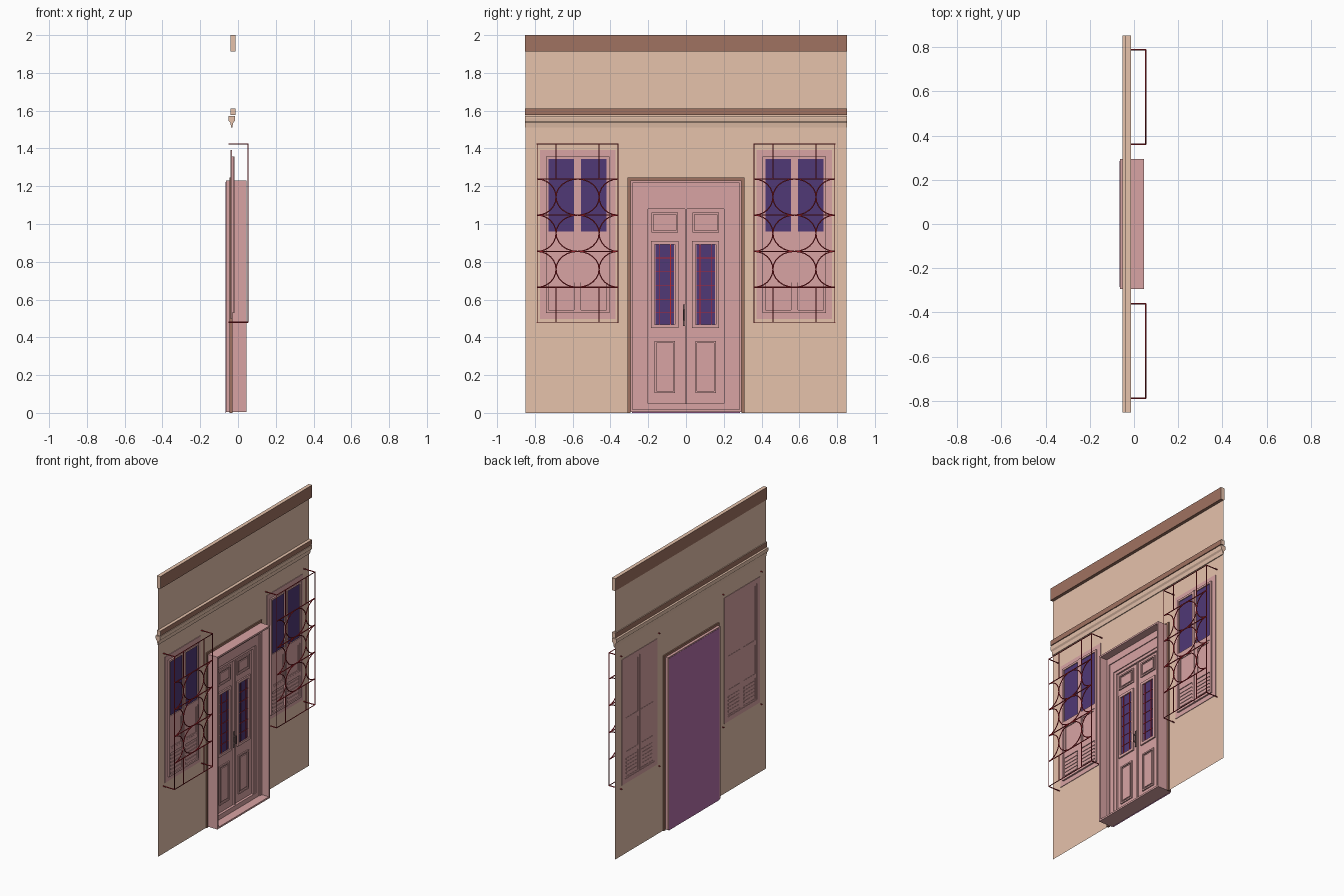
import bpy, bmesh, math

if "Cube" in bpy.data.objects:
    bpy.data.objects.remove(bpy.data.objects["Cube"])

def material(name, r, g, b):
    m = bpy.data.materials.new(name)
    m.diffuse_color = (r, g, b, 1)
    m.use_nodes = True
    m.node_tree.nodes["Principled BSDF"].inputs["Base Color"].default_value = m.diffuse_color
    return m

ORANGE = material("plaster", 0.79, 0.54, 0.41)
BROWN = material("dark_trim", 0.35, 0.17, 0.12)
PINK = material("painted_wood", 0.69, 0.37, 0.37)
GLASS = material("glass", 0.08, 0.04, 0.18)
RED = material("iron", 0.45, 0.02, 0.03)
PURPLE = material("backing", 0.46, 0.16, 0.40)
METAL = material("handle_metal", 0.2, 0.12, 0.12)

def finish(name, bm, *mats):
    me = bpy.data.meshes.new(name)
    bm.to_mesh(me)
    bm.free()
    for m in mats:
        me.materials.append(m)
    ob = bpy.data.objects.new(name, me)
    bpy.context.collection.objects.link(ob)
    return ob

def boxes(name, mat, items):
    """One object from boxes given as (x0, x1, y0, y1, z0, z1)."""
    bm = bmesh.new()
    for x0, x1, y0, y1, z0, z1 in items:
        vs = bmesh.ops.create_cube(bm, size=1)["verts"]
        for v in vs:
            v.co.x = x1 if v.co.x > 0 else x0
            v.co.y = y1 if v.co.y > 0 else y0
            v.co.z = z1 if v.co.z > 0 else z0
    return finish(name, bm, mat)

def ring(x0, x1, y0, y1, z0, z1, w):
    return [(x0, x1, y0, y0 + w, z0, z1), (x0, x1, y1 - w, y1, z0, z1),
            (x0, x1, y0 + w, y1 - w, z0, z0 + w), (x0, x1, y0 + w, y1 - w, z1 - w, z1)]

def rods(name, paths, radius):
    """Round bars along polylines; each path is (points, cyclic)."""
    cu = bpy.data.curves.new(name, "CURVE")
    cu.dimensions = "3D"
    cu.bevel_depth = radius
    cu.bevel_resolution = 1
    cu.use_fill_caps = True
    for pts, cyclic in paths:
        sp = cu.splines.new("POLY")
        sp.points.add(len(pts) - 1)
        for p, co in zip(sp.points, pts):
            p.co = (*co, 1)
        sp.use_cyclic_u = cyclic
    cu.materials.append(RED)
    ob = bpy.data.objects.new(name, cu)
    bpy.context.collection.objects.link(ob)
    return ob

WX = -0.036          # wall plane
WC = 0.574           # window centre

# Wall sheet with door and window openings
bm = bmesh.new()
ys = [-0.85, -0.772, -0.376, -0.295, 0.295, 0.376, 0.772, 0.85]
zs = [0, 0.5, 1.23, 1.39, 1.96]
for i in range(7):
    for j in range(4):
        if (i == 3 and j < 2) or (i in (1, 5) and j in (1, 2)):
            continue
        bm.faces.new([bm.verts.new((WX, ys[a], zs[b])) for a, b in
                      ((i, j), (i + 1, j), (i + 1, j + 1), (i, j + 1))])
bmesh.ops.remove_doubles(bm, verts=bm.verts, dist=1e-5)
finish("wall", bm, ORANGE)

# Cornices: plaster ends and tops, dark long faces
for name, z0, z1 in (("top_cornice", 1.912, 2.0), ("middle_cornice", 1.577, 1.612)):
    ob = boxes(name, ORANGE, [(-0.041, -0.014, -0.853, 0.853, z0, z1)])
    ob.data.materials.append(BROWN)
    for f in ob.data.polygons:
        f.material_index = int(abs(f.normal.x) > 0.5 or f.normal.z < -0.5)

# Moulding under the middle cornice
bm = bmesh.new()
half = [(0.003, 1.51), (0.007, 1.535), (0.016, 1.545), (0.018, 1.56), (0.018, 1.572)]
prof = [(-0.033 + d, z) for d, z in half] + [(-0.033 - d, z) for d, z in reversed(half)]
f = bm.faces.new([bm.verts.new((x, -0.853, z)) for x, z in prof])
ext = bmesh.ops.extrude_face_region(bm, geom=[f])["geom"]
bmesh.ops.translate(bm, vec=(0, 1.706, 0), verts=[v for v in ext if isinstance(v, bmesh.types.BMVert)])
bmesh.ops.recalc_face_normals(bm, faces=bm.faces)
finish("moulding", bm, ORANGE)

# Door surround: dark edge, deep thin box, stepped casing, backing
boxes("door_outer_trim", BROWN, [
    (-0.045, -0.028, -0.31, -0.295, 0, 1.245), (-0.045, -0.028, 0.295, 0.31, 0, 1.245),
    (-0.045, -0.028, -0.295, 0.295, 1.23, 1.245)])
boxes("door_frame", PINK, ring(-0.064, 0.045, -0.295, 0.295, 0.005, 1.23, 0.012))

def arch(x0, x1, yo, yi, zo, zi):
    return [(x0, x1, -yo, -yi, 0.015, zo), (x0, x1, yi, yo, 0.015, zo), (x0, x1, -yi, yi, zi, zo)]
boxes("door_casing", PINK, arch(-0.05, -0.010, 0.285, 0.26, 1.22, 1.17)
      + arch(-0.05, -0.016, 0.26, 0.225, 1.17, 1.10)
      + arch(-0.05, -0.022, 0.225, 0.20, 1.10, 1.08)
      + [(-0.05, -0.016, -0.225, 0.225, 0.015, 0.05)])
boxes("door_backing", PURPLE, [(-0.0655, -0.0635, -0.285, 0.285, 0, 1.222)])

# Door leaves with panels, glazing and muntins
for side, c, y0, y1 in (("left", -0.112, -0.2, -0.002), ("right", 0.104, 0.002, 0.2)):
    boxes(side + "_door_leaf", PINK, [(-0.045, -0.034, y0, y1, 0.05, 1.08)])
    parts = ring(-0.035, -0.026, c - 0.07, c + 0.07, 0.955, 1.06, 0.01)
    parts += [(-0.035, -0.028, c - 0.05, c + 0.05, 0.975, 1.04)]
    parts += ring(-0.035, -0.024, c - 0.072, c + 0.072, 0.45, 0.91, 0.018)
    parts += ring(-0.035, -0.026, c - 0.055, c + 0.055, 0.105, 0.38, 0.01)
    parts += [(-0.035, -0.028, c - 0.037, c + 0.037, 0.125, 0.36)]
    boxes(side + "_door_panels", PINK, parts)
    boxes(side + "_door_glass", GLASS, [(-0.035, -0.032, c - 0.049, c + 0.049, 0.465, 0.892)])
    bars = [(-0.032, -0.029, c + d - 0.0015, c + d + 0.0015, 0.465, 0.892) for d in (-0.03, 0.03)]
    bars += [(-0.032, -0.029, c - 0.049, c + 0.049, z - 0.0015, z + 0.0015)
             for z in (0.53, 0.6, 0.675, 0.75, 0.82)]
    boxes(side + "_door_muntins", RED, bars)
boxes("door_meeting_strip", PINK, [(-0.035, -0.025, -0.006, 0.006, 0.05, 1.08)])
boxes("door_handle", METAL, [(-0.026, -0.021, -0.017, -0.003, 0.46, 0.575),
                             (-0.021, -0.006, -0.013, -0.007, 0.54, 0.548),
                             (-0.021, -0.006, -0.013, -0.007, 0.49, 0.498),
                             (-0.010, -0.004, -0.014, -0.006, 0.49, 0.548)])

# Windows and their iron grilles, one each side of the door
for side, s in (("left", -1), ("right", 1)):
    cy = s * WC
    boxes(side + "_window_frame", PINK, ring(-0.039, -0.032, cy - 0.2, cy + 0.2, 0.498, 1.392, 0.034))
    wood, glass = [], []
    for d in (-1, 1):
        a, b = sorted((cy + d * 0.004, cy + d * 0.168))
        wood += ring(-0.036, -0.021, a, b, 0.53, 1.357, 0.014)
        wood += [(-0.036, -0.021, a, b, 0.925, 0.96)]
        # lower shutter: upper panel, mid rail, louvres
        wood += ring(-0.033, -0.025, a + 0.014, b - 0.014, 0.72, 0.925, 0.012)
        wood += [(-0.034, -0.030, a + 0.014, b - 0.014, 0.544, 0.925),
                 (-0.036, -0.024, a + 0.014, b - 0.014, 0.69, 0.72)]
        wood += [(-0.036, -0.026, a + 0.02, b - 0.02, z, z + 0.012)
                 for z in (0.56, 0.585, 0.61, 0.635, 0.66)]
        wood += [(-0.034, -0.029, a + 0.01, b - 0.01, 0.955, 1.345)]
        glass += [(-0.029, -0.027, a + 0.014, b - 0.014, 0.96, 1.343)]
    wood += [(-0.034, -0.018, cy - 0.006, cy + 0.006, 0.53, 1.357)]
    boxes(side + "_window_casement", PINK, wood)
    boxes(side + "_window_glass", GLASS, glass)

    gx, gz0, gz1, hw, vy = 0.053, 0.48, 1.424, 0.214, 0.114
    rows = (0.665, 0.855, 1.047, 1.238)
    y0, y1 = cy - hw, cy + hw
    paths = [([(gx, y0, gz0), (gx, y1, gz0), (gx, y1, gz1), (gx, y0, gz1)], True)]
    paths += [([(-0.05, y, z), (gx, y, z)], False) for y in (y0, y1) for z in (gz0, gz1)]
    paths += [([(gx, y0, z), (gx, y1, z)], False) for z in rows]
    for y in (cy - vy, cy + vy):
        paths += [([(gx, y, gz0), (gx, y, rows[0])], False), ([(gx, y, rows[3]), (gx, y, gz1)], False)]
    for lo, hi in zip(rows, rows[1:]):
        zc, rz = (lo + hi) / 2, (hi - lo) / 2
        def arc(yc, ry, t0, t1, n):
            return [(gx, yc + ry * math.cos(t0 + (t1 - t0) * k / n),
                     zc + rz * math.sin(t0 + (t1 - t0) * k / n)) for k in range(n + 1)]
        paths.append((arc(cy, vy, 0, 2 * math.pi, 24)[:-1], True))
        paths.append((arc(y0, hw - vy, -math.pi / 2, math.pi / 2, 12), False))
        paths.append((arc(y1, hw - vy, math.pi / 2, 1.5 * math.pi, 12), False))
    rods(side + "_window_grille", paths, 0.0035)
